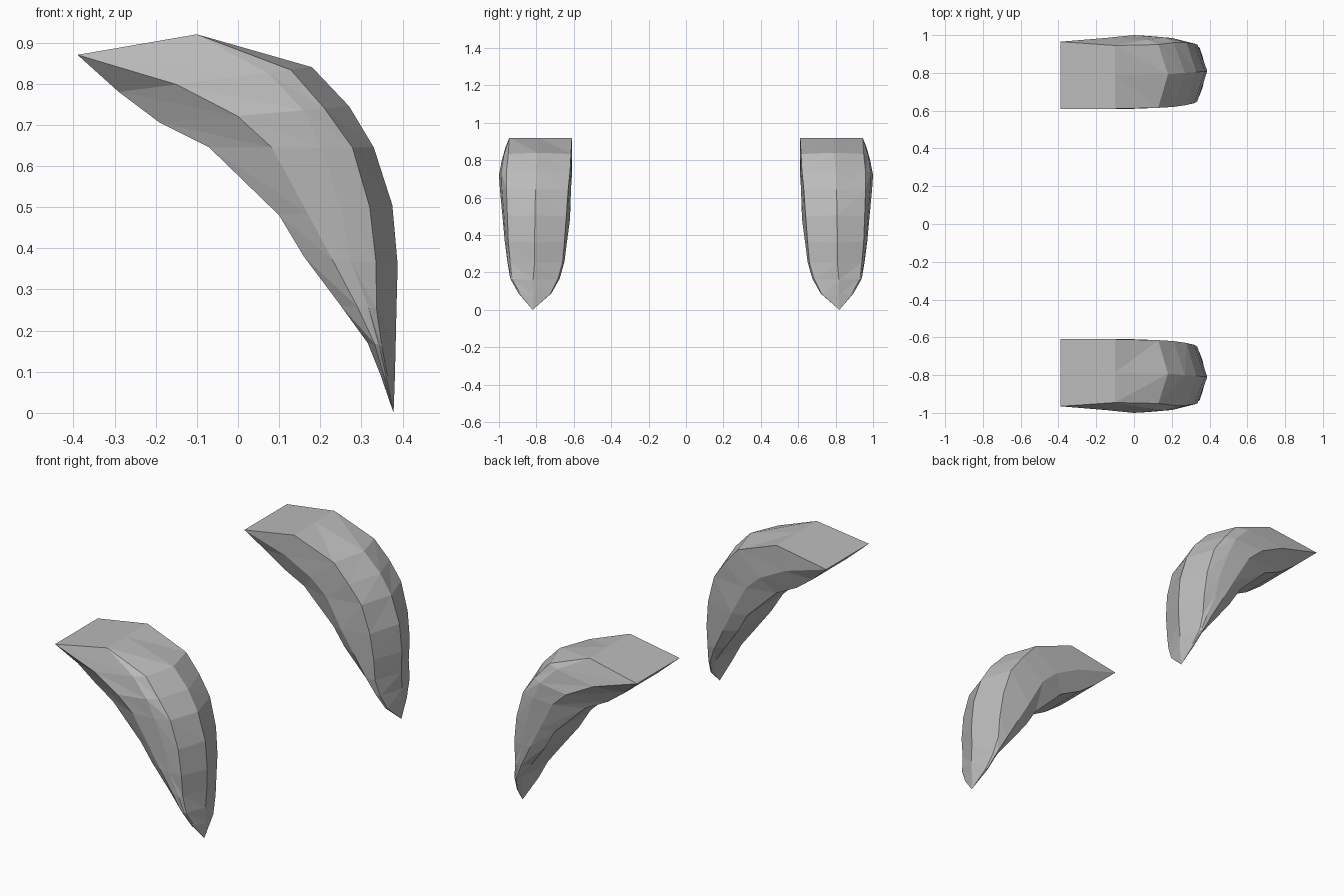
import bpy
import bmesh
from mathutils import Vector

default_cube = bpy.data.objects.get("Cube")
if default_cube:
    bpy.data.objects.remove(default_cube, do_unlink=True)

horn_grey = bpy.data.materials.new("horn grey")
horn_grey.use_nodes = True
grey = (0.5, 0.5, 0.5, 1)
horn_grey.diffuse_color = grey
horn_grey.node_tree.nodes["Principled BSDF"].inputs["Base Color"].default_value = grey

# Rings from the flat base to the tip:
# hollow side x z, ridge x z, share across to crease, fold and belly,
# y of outer hollow edge, belly and crease, y of inner hollow edge, belly and crease
RINGS = [
    (-.39, .87, -.10, .92, 1, 1, 0, .965, .965, .945, .61, .61, .61),
    (-.29, .78, .18, .84, .89, .77, .30, .92, .985, .95, .64, .61, .615),
    (-.19, .705, .27, .745, .87, .76, .41, .92, 1, .96, .65, .61, .62),
    (-.07, .645, .33, .645, .87, .68, .38, .94, .995, .96, .65, .615, .63),
    (.10, .48, .375, .505, .80, .55, .25, .95, .98, .955, .65, .62, .64),
    (.16, .38, .388, .36, .77, .5, .3, .94, .97, .95, .66, .635, .65),
    (.25, .26, .385, .25, .64, .5, .3, .93, .955, .94, .68, .65, .66),
    (.315, .17, .383, .16, .5, .4, .25, .91, .94, .93, .70, .675, .685),
    (.347, .09, .381, .08, .5, .4, .25, .88, .895, .885, .73, .72, .725),
]
TIP = (.378, 0, .82)


def ring_points(row):
    """Cross-section running round from the outer hollow edge to the inner one."""
    hollow = Vector(row[0:2])
    ridge = Vector(row[2:4])
    crease, fold, belly = row[4:7]
    out_hollow, out_belly, out_crease, in_hollow, in_belly, in_crease = row[7:]
    # The fold sits nearly as far out as the belly, but joins the crease at the base
    out_fold = out_crease if fold == 1 else out_belly * 0.7 + out_crease * 0.3
    section = [
        (0, out_hollow), (belly, out_belly), (fold, out_fold),
        (crease, out_crease), (1, (out_crease + in_crease) / 2 + 0.01),
        (crease, in_crease), (belly, in_belly), (0, in_hollow),
    ]
    points = []
    for share, y in section:
        spot = hollow.lerp(ridge, share)
        points.append((spot.x, y, spot.y))
    return points


def build_fang(name, side):
    """Loft the rings, close the base and tip, and place it on one side in y."""
    bm = bmesh.new()
    loops = []
    for row in RINGS:
        loops.append([bm.verts.new((x, y * side, z)) for x, y, z in ring_points(row)])
    tip = bm.verts.new((TIP[0], TIP[2] * side, TIP[1]))

    # Sides, split into flat triangles
    count = len(loops[0])
    for near, far in zip(loops, loops[1:]):
        for i in range(count):
            j = (i + 1) % count
            bm.faces.new((near[i], near[j], far[j]))
            bm.faces.new((near[i], far[j], far[i]))

    # Flat base and pointed end
    bm.faces.new(loops[0])
    for i in range(count):
        bm.faces.new((loops[-1][i], loops[-1][(i + 1) % count], tip))

    bmesh.ops.remove_doubles(bm, verts=bm.verts, dist=0.0005)
    bmesh.ops.recalc_face_normals(bm, faces=bm.faces)
    mesh = bpy.data.meshes.new(name)
    bm.to_mesh(mesh)
    bm.free()
    mesh.materials.append(horn_grey)
    fang = bpy.data.objects.new(name, mesh)
    bpy.context.collection.objects.link(fang)
    return fang


build_fang("front_fang", -1)
build_fang("back_fang", 1)
